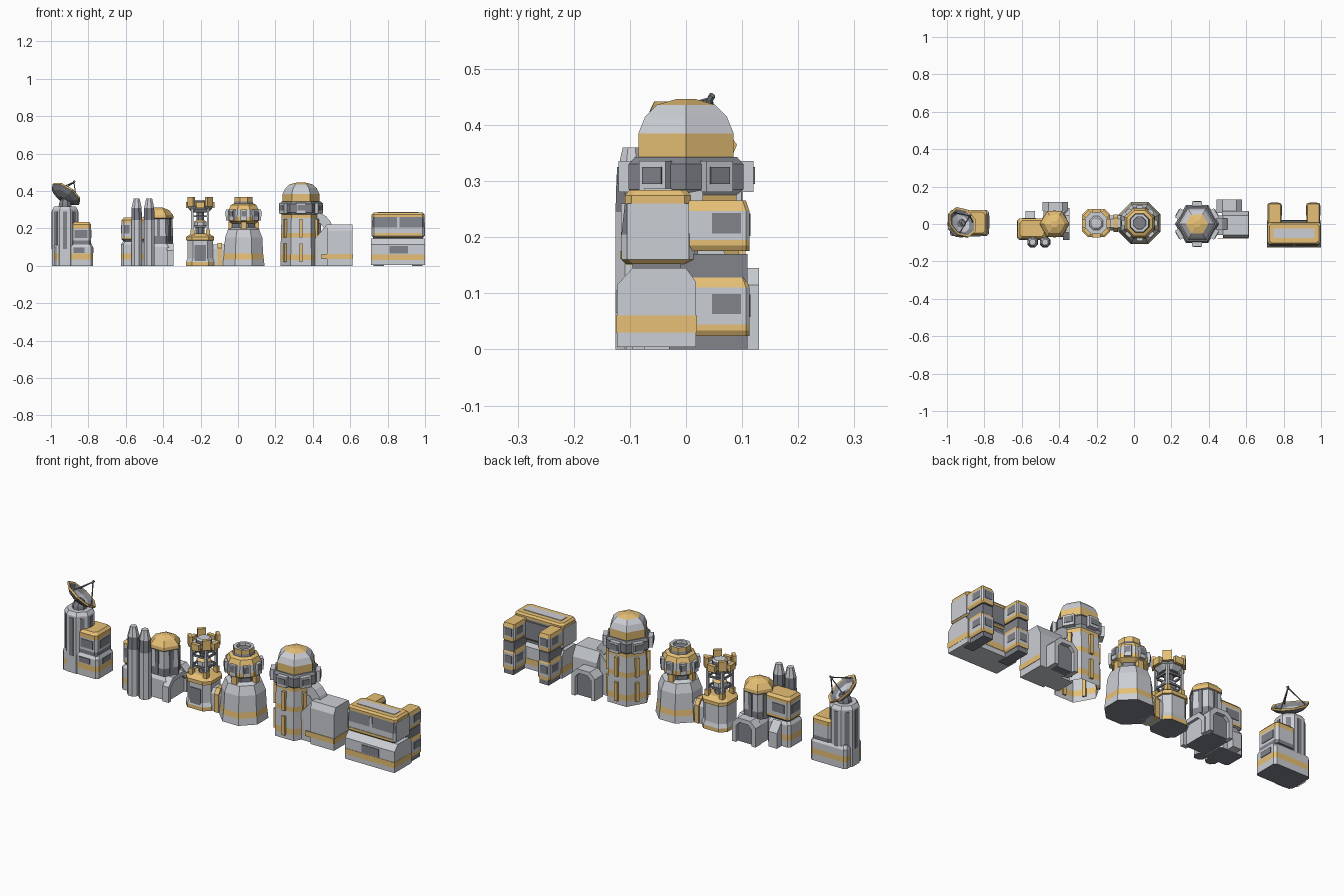
import bpy, math
from mathutils import Vector, Matrix

if "Cube" in bpy.data.objects:
    bpy.data.objects.remove(bpy.data.objects["Cube"])

def mat(name, c):
    m = bpy.data.materials.new(name)
    m.diffuse_color = (*c, 1)
    m.use_nodes = True
    m.node_tree.nodes["Principled BSDF"].inputs["Base Color"].default_value = m.diffuse_color
    return m

MATS = {'g': mat('light_grey', (.60, .62, .66)), 'd': mat('dark_grey', (.22, .23, .26)),
        'o': mat('amber', (.80, .53, .18))}
KEYS = 'gdo'

def mesh(name, verts, faces, cols):
    me = bpy.data.meshes.new(name)
    me.from_pydata(verts, [], faces)
    for k in KEYS:
        me.materials.append(MATS[k])
    for p, c in zip(me.polygons, cols):
        p.material_index = KEYS.index(c)
    ob = bpy.data.objects.new(name, me)
    bpy.context.collection.objects.link(ob)
    return ob

def loft(name, rings, cols, bottom=True):
    """Stack of rings; one colour letter per band, last letter for the top."""
    n = len(rings[0])
    verts = [v for r in rings for v in r]
    faces, fc = [], []
    for i in range(len(rings) - 1):
        for j in range(n):
            k = (j + 1) % n
            faces.append((i*n + j, i*n + k, (i+1)*n + k, (i+1)*n + j))
            fc.append(cols[i])
    faces.append(tuple(range((len(rings)-1)*n, len(rings)*n)))
    fc.append(cols[-1])
    if bottom:
        faces.append(tuple(reversed(range(n))))
        fc.append('d')
    return mesh(name, verts, faces, fc)

def tower(name, cx, cy, n, levels, cols, flat=True, bottom=True):
    """Regular n-gon lofted through (radius, z) levels; flat puts a face to the front."""
    a0 = -math.pi/2 + (math.pi/n if flat else 0)
    ang = [a0 + 2*math.pi*i/n for i in range(n)]
    return loft(name, [[(cx + r*math.cos(a), cy + r*math.sin(a), z) for a in ang]
                       for r, z in levels], cols, bottom)

def block(name, x0, x1, y0, y1, levels, cols, ch=.012):
    """Chamfered rectangle lofted through (z, x inset, y inset) levels."""
    rings = []
    for z, ix, iy in levels:
        a, b, c, d = x0 + ix, x1 - ix, y0 + iy, y1 - iy
        rings.append([(x, y, z) for x, y in ((a+ch, c), (b-ch, c), (b, c+ch), (b, d-ch),
                                             (b-ch, d), (a+ch, d), (a, d-ch), (a, c+ch))])
    return loft(name, rings, cols)

def box(name, c, s, col, rz=0):
    vs = [(x*s[0]/2, y*s[1]/2, z*s[2]/2) for x in (-1, 1) for y in (-1, 1) for z in (-1, 1)]
    fs = [(0, 1, 3, 2), (4, 6, 7, 5), (0, 4, 5, 1), (2, 3, 7, 6), (0, 2, 6, 4), (1, 5, 7, 3)]
    ob = mesh(name, vs, fs, col*6)
    ob.matrix_world = Matrix.Translation(c) @ Matrix.Rotation(rz, 4, 'Z')
    return ob

def prism(name, prof, axis, a, b, col):
    """Profile in (u, z) extruded along x or y."""
    P = (lambda u, z, t: (t, u, z)) if axis == 'x' else (lambda u, z, t: (u, t, z))
    n = len(prof)
    vs = [P(u, z, t) for t in (a, b) for u, z in prof]
    fs = [tuple(reversed(range(n))), tuple(range(n, 2*n))]
    fs += [(i, (i+1) % n, n + (i+1) % n, n + i) for i in range(n)]
    return mesh(name, vs, fs, col*len(fs))

def portal(name, axis, u, w, h, a, b):
    """Chamfered door frame with a dark recessed door."""
    c, t = w*.45, .022
    out = [(u-w, 0), (u-w, h-c), (u-w+c, h), (u+w-c, h), (u+w, h-c), (u+w, 0)]
    v, e, k = w - t, h - t, c*.7
    inn = [(u+v, 0), (u+v, e-k), (u+v-k, e), (u-v+k, e), (u-v, e-k), (u-v, 0)]
    prism(name + '_frame', out + inn, axis, a, b, 'g')
    prism(name + '_door', inn, axis, a, b - .018, 'd')

def radial(name, cx, cy, n, r, z, size, col, start=-math.pi/2):
    """Ring of boxes; size = radial depth, width, height."""
    for i in range(n):
        a = start + 2*math.pi*i/n
        box(f'{name}_{i}', (cx + r*math.cos(a), cy + r*math.sin(a), z), size, col, a)

def rod(name, p, q, r, col):
    p, q = Vector(p), Vector(q)
    ob = tower(name, 0, 0, 6, [(r, 0), (r, (q-p).length)], col*2)
    ob.matrix_world = Matrix.Translation(p) @ (q-p).to_track_quat('Z', 'Y').to_matrix().to_4x4()

# ---- radar station
block('radar_base', -.985, -.775, -.065, .075,
      [(0, 0, 0), (.035, 0, 0), (.065, 0, 0), (.10, 0, 0), (.118, .008, .012)], 'gogggg')
block('radar_office', -.895, -.785, -.06, .075,
      [(.115, .0, .0), (.135, 0, 0), (.20, 0, 0), (.222, 0, 0), (.235, .012, .012)], 'dgooo')
tower('radar_tower', -.925, 0, 8, [(.074, 0), (.074, .30), (.062, .318)], 'ggg', bottom=False)
radial('radar_tower_slot', -.925, 0, 8, .068, .19, (.006, .022, .2), 'd')
tower('radar_neck', -.925, 0, 8, [(.038, .31), (.034, .335), (.022, .36)], 'ddd')
box('radar_window_front', (-.84, -.06, .17), (.07, .006, .042), 'd')
box('radar_window_side', (-.785, .01, .17), (.006, .08, .042), 'd')
box('radar_base_window', (-.85, -.065, .083), (.06, .006, .028), 'd')
box('radar_base_side_window', (-.775, .01, .083), (.006, .07, .028), 'd')
axis = Vector((.50, .42, .75)).normalized()
M = Matrix.Translation((-.92, .008, .383)) @ axis.to_track_quat('Z', 'Y').to_matrix().to_4x4()
dish = tower('radar_dish', 0, 0, 8, [(.025, -.036), (.065, -.022), (.09, -.004), (.09, .006),
             (.078, .004), (.055, -.012), (.02, -.022)], 'ddoodgd')
dish.matrix_world = M
tip = M @ Vector((0, 0, .085))
for i in range(3):
    a = 2*math.pi*i/3
    rod(f'dish_strut_{i}', M @ Vector((.07*math.cos(a), .07*math.sin(a), 0)), tip, .003, 'd')
rod('dish_feed', tip - axis*.01, tip + axis*.008, .006, 'd')
rod('dish_mount', (-.925, 0, .335), M @ Vector((0, 0, -.03)), .018, 'd')

# ---- missile silo
for i, x in enumerate((-.542, -.475)):
    tower(f'missile_{i}', x, -.097, 8, [(.031, 0), (.031, .245), (.029, .31), (.017, .36)], 'gdgg')
block('silo_house_lower', -.625, -.49, -.085, .03,
      [(0, 0, 0), (.035, 0, 0), (.065, 0, 0), (.115, 0, 0), (.13, .01, .01)], 'goggg')
block('silo_house_upper', -.622, -.47, -.08, .03,
      [(.13, .01, .01), (.142, 0, 0), (.155, 0, 0), (.23, 0, 0), (.245, 0, 0), (.258, .012, .012)], 'dogooo')
box('silo_window_left', (-.622, -.025, .195), (.006, .07, .045), 'd')
box('silo_window_back', (-.56, .03, .195), (.07, .006, .045), 'd')
box('silo_window_front', (-.595, -.08, .195), (.03, .006, .045), 'd')
block('silo_hall', -.485, -.36, -.07, .09,
      [(0, 0, 0), (.10, 0, 0), (.13, .02, .02)], 'ggg')
portal('silo_back_portal', 'y', -.42, .068, .13, .07, .118)
portal('silo_side_portal', 'x', .0, .085, .12, -.38, -.346)
prism('silo_buttress', [(.03, 0), (.07, 0), (.07, .08), (.03, .13)], 'x', -.58, -.53, 'g')
tower('silo_dome', -.425, 0, 6, [(.078, .12), (.078, .16), (.074, .25), (.08, .255), (.078, .272),
      (.055, .298), (.02, .312)], 'dgdoooo')
radial('silo_dome_rib', -.425, 0, 6, .066, .19, (.012, .018, .12), 'd')

# ---- watchtower
W = (-.202, .005)
block('watch_base', -.277, -.127, -.07, .08, [(0, 0, 0), (.02, 0, 0), (.04, .006, .006),
      (.135, .006, .006), (.137, 0, 0), (.155, 0, 0), (.172, .028, .028)], 'oggoooo', .03)
for sx in (-1, 1):
    for sy in (-1, 1):
        x, y = W[0] + sx*.042, W[1] + sy*.042
        box(f'watch_leg_{sx}_{sy}', (x, y, .235), (.012, .012, .15), 'g')
        box(f'watch_leg_foot_{sx}_{sy}', (x, y, .18), (.022, .022, .03), 'o')
for z in (.21, .265):
    radial('watch_brace', *W, 4, .042, z, (.008, .084, .01), 'd')
tower('watch_core', *W, 8, [(.026, .165), (.026, .205), (.036, .21), (.036, .235), (.022, .245), (.022, .3)], 'dggodd')
tower('watch_deck', *W, 8, [(.045, .285), (.068, .305), (.068, .322), (.05, .322)], 'gdgg')
radial('watch_merlon', *W, 4, .068, .342, (.018, .042, .052), 'o', -math.pi/4)
radial('watch_parapet', *W, 4, .066, .325, (.02, .045, .034), 'o')
tower('watch_turret', *W, 8, [(.04, .32), (.04, .345), (.03, .352)], 'dgg')
box('watch_door', (-.202, -.064, .06), (.06, .008, .1), 'd')

# ---- link corridor
prism('corridor', [(-.035, 0), (-.035, .09), (-.018, .115), (.028, .115), (.045, .09), (.045, 0)],
      'x', -.14, -.04, 'g')
prism('corridor_rib', [(-.042, 0), (-.042, .094), (-.022, .122), (.032, .122), (.052, .094), (.052, 0)],
      'x', -.11, -.085, 'o')

# ---- reactor
R = (.03, .005)
tower('reactor_hull', *R, 8, [(.121, 0), (.117, .035), (.113, .065), (.108, .15), (.09, .195),
      (.066, .205), (.066, .225), (.09, .24), (.09, .262), (.086, .30), (.074, .325),
      (.056, .333), (.052, .345), (.052, .368), (.036, .368), (.034, .355)], 'gogggdoogoodoggd')
radial('reactor_pod', *R, 8, .083, .272, (.022, .034, .058), 'g')
radial('reactor_pod_window', *R, 8, .093, .278, (.006, .024, .03), 'd')
radial('reactor_rib', *R, 4, .066, .212, (.03, .03, .045), 'o', 0)

# ---- command tower
C = (.337, 0)
tower('command_shaft', *C, 6, [(.11, 0), (.11, .03), (.11, .06), (.108, .15), (.108, .175), (.104, .255),
      (.104, .275), (.118, .285), (.118, .33), (.105, .343)], 'gogogogddd', bottom=False)
tower('command_dome', *C, 6, [(.098, .343), (.098, .385), (.084, .415), (.06, .436), (.02, .446)], 'oggoo')
radial('command_pod', *C, 6, .108, .308, (.024, .055, .055), 'g')
radial('command_pod_window', *C, 6, .12, .31, (.006, .04, .03), 'd')
for z, h in ((.07, .1), (.20, .10)):
    radial('command_lamp', *C, 6, .097, z, (.018, .018, h), 'o')
# curved duct down to the annex
duct = [(.40, .285), (.435, .285), (.47, .265), (.495, .235), (.51, .2)]
prism('command_duct', duct + [(.47, .19), (.44, .225), (.40, .235)], 'y', -.03, .03, 'g')
prism('command_annex', [(.40, 0), (.40, .13), (.475, .222), (.613, .222), (.613, 0)], 'y', -.06, .045, 'g')
prism('annex_roof_slope', [(.045, 0), (.07, 0), (.07, .17), (.045, .222)], 'x', .47, .613, 'g')
prism('annex_front_slope', [(-.06, 0), (-.075, 0), (-.075, .19), (-.06, .222)], 'x', .475, .613, 'g')
box('annex_stripe', (.53, -.076, .05), (.166, .004, .028), 'o')
box('annex_side_stripe', (.613, -.003, .05), (.004, .14, .028), 'o')
portal('annex_portal', 'y', .51, .068, .145, .06, .13)

# ---- barracks
for nm, z0, z1 in (('lower', .004, .128), ('upper', .155, .265)):
    for i, x in enumerate((.715, .922)):
        block(f'barracks_wing_{nm}_{i}', x, x + .073, -.01, .113,
              [(z0+.02, .006, 0), (z0+.03, 0, 0), (z0+.04, 0, 0), (z1-.018, 0, 0), (z1, .006, .006)], 'oogoo', .006)
        for sx in (0, 1):
            box(f'wing_window_{nm}_{i}_{sx}', (x + .073*sx, .072, (z0+z1)/2 + .015), (.004, .052, .036), 'd')
        box(f'wing_end_window_{nm}_{i}', (x + .0365, .113, (z0+z1)/2 + .012), (.042, .004, .04), 'd')
for i, x in enumerate((.752, .958)):
    box(f'barracks_foot_{i}', (x, .04, .016), (.055, .14, .032), 'd')
    box(f'barracks_joint_{i}', (x, .05, .145), (.06, .12, .05), 'd')
S = [(-.123, .004), (-.123, .03), (-.123, .06), (-.123, .115), (-.095, .145), (0, .145), (.018, .12), (.018, .004)]
prism('barracks_lower', S, 'x', .712, 1.0, 'g')
box('barracks_stripe', (.856, -.0525, .045), (.29, .145, .03), 'o')
box('barracks_front_window', (.86, -.123, .085), (.10, .006, .04), 'd')
box('barracks_waist', (.856, -.045, .15), (.24, .10, .03), 'd')
block('barracks_upper', .714, .998, -.115, .015, [(.152, .008, .008), (.160, 0, 0), (.205, 0, 0),
      (.26, 0, .006), (.274, 0, .006), (.284, .01, .014)], 'ogdooo', .012)
for x in (.72, .992):
    box('barracks_upper_side', (x, -.05, .21), (.014, .11, .1), 'g')
box('barracks_upper_frame', (.856, -.112, .232), (.014, .008, .056), 'g')
box('barracks_stripe_upper', (.856, -.116, .168), (.25, .004, .014), 'o')
box('barracks_roof_panel', (.856, -.05, .284), (.22, .05, .006), 'g')
box('barracks_back_panel', (.856, .018, .21), (.14, .006, .09), 'd')
